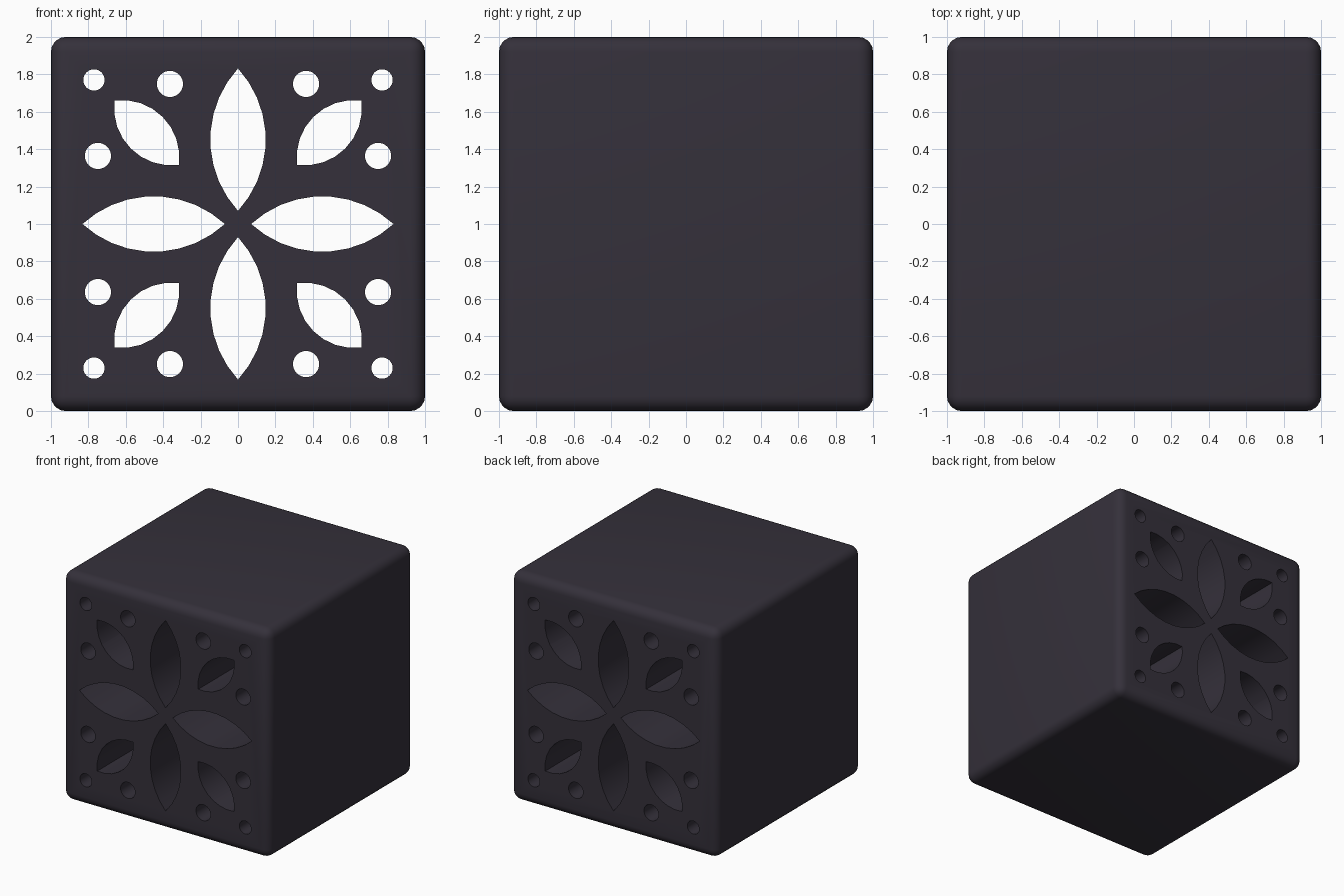
import bpy, bmesh, math

if "Cube" in bpy.data.objects:
    bpy.data.objects.remove(bpy.data.objects["Cube"])

# rounded cube body
bpy.ops.mesh.primitive_cube_add(size=2, location=(0, 0, 1))
body = bpy.context.object
body.name = "pierced_block"
bevel = body.modifiers.new("rounded_edges", 'BEVEL')
bevel.width = 0.08
bevel.segments = 5

cut = bmesh.new()


def prism(points):
    """Add a closed prism running through the block along y (points are x, z)."""
    front = [cut.verts.new((x, -1.2, z + 1)) for x, z in points]
    back = [cut.verts.new((x, 1.2, z + 1)) for x, z in points]
    cut.faces.new(front)
    cut.faces.new(back[::-1])
    n = len(points)
    for i in range(n):
        j = (i + 1) % n
        cut.faces.new((front[j], front[i], back[i], back[j]))


def petal(angle, inner, outer, half_width, segs):
    """Pointed lens lying along a ray from the centre."""
    h = (outer - inner) / 2
    r = (h * h + half_width ** 2) / (2 * half_width)
    a = math.asin(h / r)
    side = [(r * math.sin(t), r * math.cos(t) - r + half_width)
            for t in (-a + 2 * a * i / segs for i in range(segs))]
    lens = side + [(-u, -v) for u, v in side]
    c, s, m = math.cos(angle), math.sin(angle), (inner + outer) / 2
    prism([((u + m) * c - v * s, (u + m) * s + v * c) for u, v in lens])


def hole(x, z, r, n=32):
    prism([(x + r * math.cos(i * math.tau / n), z + r * math.sin(i * math.tau / n))
           for i in range(n)])


# petal openings: four long, four short on the diagonals
for k in range(4):
    petal(k * math.pi / 2, 0.07, 0.832, 0.148, 9)
    petal((k + 0.5) * math.pi / 2, 0.316 * math.sqrt(2), 0.66 * math.sqrt(2), 0.12, 8)

# round holes in every corner
for sx in (-1, 1):
    for sz in (-1, 1):
        hole(sx * 0.77, sz * 0.77, 0.057)
        hole(sx * 0.364, sz * 0.749, 0.07)
        hole(sx * 0.749, sz * 0.364, 0.07)

bmesh.ops.recalc_face_normals(cut, faces=cut.faces)
mesh = bpy.data.meshes.new("opening_cutter")
cut.to_mesh(mesh)
cut.free()
cutter = bpy.data.objects.new("opening_cutter", mesh)
bpy.context.collection.objects.link(cutter)
cutter.hide_render = True

# cut the openings through the block
boolean = body.modifiers.new("openings", 'BOOLEAN')
boolean.operation = 'DIFFERENCE'
boolean.solver = 'EXACT'
boolean.object = cutter
for name in ("rounded_edges", "openings"):
    bpy.ops.object.modifier_apply(modifier=name)
bpy.data.objects.remove(cutter)
bpy.ops.object.shade_smooth_by_angle(angle=math.radians(30))

# dark violet-grey finish
mat = bpy.data.materials.new("dark_finish")
mat.diffuse_color = (0.035, 0.03, 0.043, 1)
mat.use_nodes = True
mat.node_tree.nodes["Principled BSDF"].inputs["Base Color"].default_value = mat.diffuse_color
body.data.materials.clear()
body.data.materials.append(mat)
